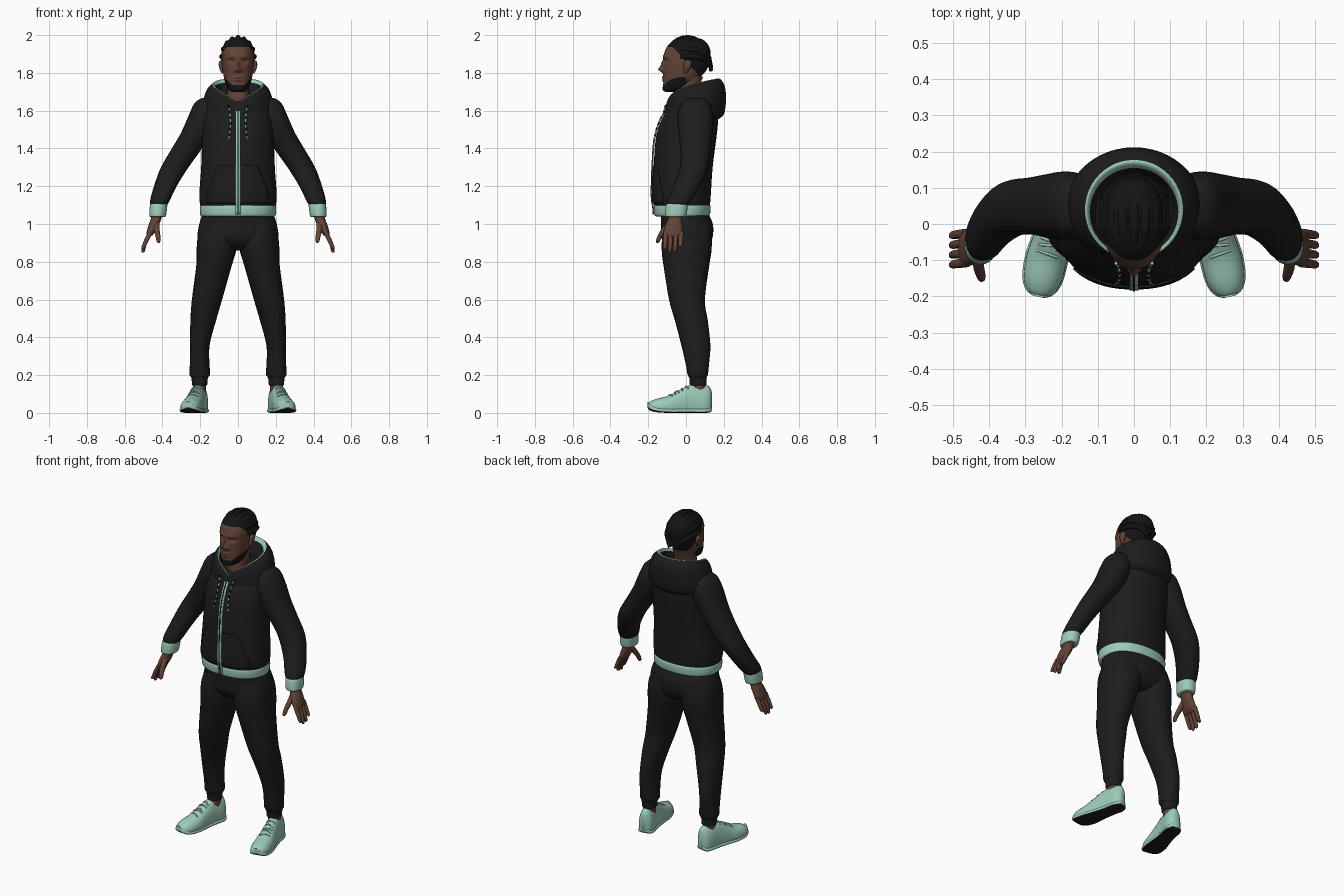
import bpy, bmesh, math
from math import sin, cos, pi, radians, exp

cube = bpy.data.objects.get("Cube")
if cube:
    bpy.data.objects.remove(cube, do_unlink=True)


def material(name, rgb):
    m = bpy.data.materials.new(name)
    m.use_nodes = True
    m.diffuse_color = (*rgb, 1)
    bsdf = m.node_tree.nodes["Principled BSDF"]
    bsdf.inputs["Base Color"].default_value = (*rgb, 1)
    bsdf.inputs["Roughness"].default_value = 0.8
    return m


CLOTH = material("black cloth", (0.012, 0.012, 0.012))
MINT = material("mint", (0.34, 0.60, 0.48))
SKIN = material("brown skin", (0.125, 0.057, 0.037))
HAIR = material("black hair", (0.007, 0.007, 0.008))


def spline(keys, steps=4):
    """Smooth curve through tuples of any length."""
    out = []
    for i in range(len(keys) - 1):
        a, b, c, d = (keys[max(0, min(len(keys) - 1, i + k))] for k in (-1, 0, 1, 2))
        for s in range(steps):
            t = s / steps
            out.append(tuple(q + t * (r - p) / 2 + t * t * (2 * p - 5 * q + 4 * r - e) / 2
                             + t ** 3 * (3 * q - p - 3 * r + e) / 2
                             for p, q, r, e in zip(a, b, c, d)))
    return out + [tuple(keys[-1])]


def loft(name, rings, mats, rule=None, caps=True, closed=True):
    """Skin a list of point rings; rule(centre, normal, ring index) picks the colour."""
    bm = bmesh.new()
    rows = [[bm.verts.new(p) for p in r] for r in rings]
    n = len(rings[0])
    index = {}
    for i in range(len(rows) - 1):
        for k in range(n if closed else n - 1):
            j = (k + 1) % n
            f = bm.faces.new((rows[i][k], rows[i][j], rows[i + 1][j], rows[i + 1][k]))
            index[f] = i
    if caps:
        bm.faces.new(rows[0])
        bm.faces.new(rows[-1])
    bmesh.ops.recalc_face_normals(bm, faces=bm.faces)
    for f in bm.faces:
        f.smooth = True
        if rule:
            f.material_index = rule(f.calc_center_median(), f.normal, index.get(f, -1))
    mesh = bpy.data.meshes.new(name)
    bm.to_mesh(mesh)
    bm.free()
    mesh.set_sharp_from_angle(angle=radians(50))
    for m in mats:
        mesh.materials.append(m)
    ob = bpy.data.objects.new(name, mesh)
    bpy.context.collection.objects.link(ob)
    return ob


def power(v, e):
    return math.copysign(abs(v) ** e, v)


def oval(x, y, z, rx, ry, n=28, e=0.9):
    return [(x + rx * power(cos(2 * pi * k / n), e), y + ry * power(sin(2 * pi * k / n), e), z)
            for k in range(n)]


def limb(name, keys, mats, side=1, rule=None, n=28, steps=4):
    """Stack of horizontal ovals; each key is x, y, z, x radius, y radius."""
    return loft(name, [oval(side * x, y, z, rx, ry, n) for x, y, z, rx, ry in spline(keys, steps)],
                mats, rule)


def cord(name, pts, radius, mat, taper=None):
    cu = bpy.data.curves.new(name, "CURVE")
    cu.dimensions = "3D"
    cu.bevel_depth = radius
    cu.bevel_resolution = 2
    cu.use_fill_caps = True
    sp = cu.splines.new("POLY")
    sp.use_smooth = True
    sp.points.add(len(pts) - 1)
    for i, p in enumerate(pts):
        sp.points[i].co = (*p, 1)
        sp.points[i].radius = taper(i / (len(pts) - 1)) if taper else 1
    cu.materials.append(mat)
    ob = bpy.data.objects.new(name, cu)
    bpy.context.collection.objects.link(ob)


# Jacket body and hem
TORSO = [(0, -.02, 1.09, .198, .146), (0, -.022, 1.15, .205, .153), (0, -.015, 1.3, .195, .156),
         (0, 0, 1.45, .19, .16), (0, .02, 1.55, .185, .15), (0, .038, 1.62, .165, .126),
         (0, .045, 1.66, .13, .1), (0, .045, 1.69, .07, .06)]
limb("jacket_body", TORSO, [CLOTH], n=40)
limb("jacket_hem", [(0, -.02, 1.04, .192, .138), (0, -.02, 1.05, .2, .147), (0, -.02, 1.09, .202, .15),
                    (0, -.02, 1.105, .194, .143)], [MINT], n=40)
FINE = spline(TORSO, 20)


def front(x, z, off=0.0):
    """Point on the chest surface, pushed out by off."""
    _, cy, _, rx, ry = min(FINE, key=lambda r: abs(r[2] - z))
    u = min(0.999, abs(x) / rx) ** (1 / 0.9)
    return (x, cy - ry * (1 - u * u) ** 0.45 - off, z)


def panel(name, width, z0, z1, off, mat, rows=24, cols=16):
    """Thin plate over the chest, width(t) giving its half width."""
    rings = []
    for i in range(rows + 1):
        t = i / rows
        rings.append([front(width(t) * (2 * k / cols - 1), z0 + (z1 - z0) * t, off)
                      for k in range(cols + 1)])
    ob = loft(name, rings, [mat], caps=False, closed=False)
    mod = ob.modifiers.new("thickness", "SOLIDIFY")
    mod.thickness = 0.006
    mod.offset = 0


panel("front_pocket", lambda t: .165 - .06 * max(0, t - .25) / .75, 1.11, 1.31, .003, CLOTH)
panel("zip_tape", lambda t: .013, 1.05, 1.6, .006, MINT, cols=2)
panel("zip_teeth", lambda t: .003, 1.05, 1.6, .009, CLOTH, cols=2)

# Hood lying on the back, with a coloured rim
hood = spline([(.15, .16, -.085, 1.55, 1.56), (.185, .2, -.112, 1.58, 1.555), (.186, .212, -.113, 1.66, 1.58),
               (.168, .205, -.108, 1.73, 1.61), (.14, .182, -.1, 1.766, 1.628),
               (.126, .162, -.092, 1.764, 1.632), (.11, .13, -.075, 1.7, 1.6), (.08, .09, -.04, 1.65, 1.57)])
rings = []
for rx, yb, yf, zb, zf in hood:
    ring = []
    for k in range(48):
        a = 2 * pi * k / 48
        ring.append((rx * sin(a), (yb + yf) / 2 - (yb - yf) / 2 * cos(a),
                     zf + (zb - zf) * abs(sin(a / 2)) ** 0.7))
    rings.append(ring)
loft("hood", rings, [CLOTH, MINT], lambda c, n, i: int(17 <= i <= 20), caps=False)

# Trousers: hips
limb("trouser_hips", [(0, -.01, 1.06, .185, .125), (0, .005, 1.0, .205, .137), (0, .005, .93, .213, .136),
                      (0, .008, .885, .18, .11), (0, .01, .86, .1, .07)], [CLOTH], n=40)

SHOE = spline([(-.208, .012, .028, .045), (-.195, .035, .014, .06), (-.16, .052, .004, .075),
               (-.1, .056, 0, .09), (-.05, .05, 0, .115), (0, .045, 0, .14), (.04, .043, 0, .152),
               (.09, .044, 0, .147), (.12, .036, .002, .142), (.135, .018, .012, .12)])


def shoe_point(side, lx, y, z):
    a = radians(12)
    return (side * (.2 + lx * cos(a) + (.1 - y) * sin(a)), .1 - (.1 - y) * cos(a) + lx * sin(a), z)


def shoe_ring(side, y, w, zb, h, n=28):
    zm = zb + .35 * (h - zb)
    ring = []
    for k in range(n):
        c, s = cos(2 * pi * k / n), sin(2 * pi * k / n)
        if s < 0:
            ring.append(shoe_point(side, w * power(c, .5), y, zm + (zm - zb) * power(s, .5)))
        else:
            ring.append(shoe_point(side, w * power(c, .9), y, zm + (h - zm) * s))
    return ring


def tread(c, n, i):
    return int(n.z < -.5 and c.z < .05)


for side, tag in ((1, "left"), (-1, "right")):
    # Sleeve and cuff
    limb(tag + "_sleeve", [(.16, .05, 1.668, .03, .04), (.17, .05, 1.64, .06, .075), (.183, .05, 1.57, .08, .095),
                           (.218, .05, 1.48, .085, .09), (.27, .05, 1.4, .08, .08), (.335, .043, 1.3, .073, .076),
                           (.385, .005, 1.2, .06, .07), (.413, -.035, 1.125, .052, .064),
                           (.42, -.047, 1.098, .042, .054)], [CLOTH], side)
    limb(tag + "_cuff", [(.418, -.045, 1.11, .04, .05), (.42, -.048, 1.1, .046, .058),
                         (.425, -.055, 1.045, .044, .057), (.425, -.055, 1.038, .036, .048)], [MINT], side)
    # Hand
    limb(tag + "_palm", [(.425, -.052, 1.07, .028, .036), (.433, -.058, 1.03, .028, .036),
                         (.448, -.065, .99, .027, .046), (.465, -.068, .95, .02, .05),
                         (.472, -.068, .935, .012, .044)], [SKIN], side)
    for k, drop in enumerate((.865, .848, .852, .875)):
        y = -.107 + .027 * k
        limb(tag + "_finger", [(.463, y, .96, .013, .013), (.482, y - .002, .92, .013, .0125),
                               (.497, y - .004, .885, .011, .0115), (.503, y - .006, drop + .006, .009, .009),
                               (.504, y - .006, drop, .003, .003)], [SKIN], side, n=12, steps=2)
    limb(tag + "_thumb", [(.432, -.08, 1.01, .015, .02), (.43, -.113, .97, .015, .02), (.424, -.138, .935, .013, .014),
                          (.421, -.149, .908, .01, .011), (.42, -.15, .9, .003, .004)], [SKIN], side, n=14)
    # Trouser leg gathered at the ankle
    limb(tag + "_trouser_leg", [(.1, .005, 1.0, .09, .12), (.107, .005, .93, .106, .132), (.116, .003, .85, .104, .131),
                                (.127, .002, .78, .094, .121), (.164, .005, .6, .08, .095),
                                (.184, .028, .49, .068, .087), (.202, .052, .36, .052, .077),
                                (.203, .06, .26, .052, .062), (.202, .062, .205, .055, .054),
                                (.203, .063, .185, .044, .046), (.203, .064, .15, .04, .044),
                                (.203, .064, .145, .034, .038)], [CLOTH], side)
    limb(tag + "_ankle", [(.205, .064, .1, .034, .038), (.204, .064, .16, .034, .038)], [SKIN], side)
    # Shoe, midsole and laces
    loft(tag + "_shoe", [shoe_ring(side, *s) for s in SHOE], [MINT, CLOTH], tread)
    loft(tag + "_midsole", [shoe_ring(side, y, w + .004, zb, zb + .032) for y, w, zb, h in SHOE],
         [MINT, CLOTH], tread)
    for k in range(5):
        y, w, zb, h = min(SHOE, key=lambda s: abs(s[0] + .09 - .022 * k))
        lace = []
        for j in range(9):
            u = (j / 4 - 1) * .55
            lace.append(shoe_point(side, u * w, y + .008 * power(u, 1) * (-1) ** k,
                                   .35 * h + .65 * h * (1 - u * u) ** .5 + .001))
        cord(tag + "_lace", lace, .004, MINT)
    # Drawstring with alternating bands
    string = []
    for k in range(25):
        z = 1.63 - .0075 * k
        x, y, _ = front(.05 - .01 * sin(k / 8), min(z, 1.6), .01)
        if z > 1.56:
            y = min(y, -.118 + .3 * max(0, z - 1.59))
        string.append((x, y, z, .005, .005))
    limb(tag + "_drawstring", string, [CLOTH, MINT], side, lambda c, n, i: (i // 2) % 2, n=8, steps=1)
    # Ear
    limb(tag + "_ear", [(.08, -.005, 1.798, .006, .008), (.086, .002, 1.815, .01, .015), (.09, .008, 1.84, .012, .02),
                        (.09, .01, 1.858, .01, .018), (.085, .008, 1.868, .004, .008)], [SKIN], side, n=14)

# Neck
limb("neck", [(0, .015, 1.58, .07, .075), (0, 0, 1.66, .06, .068), (0, .005, 1.72, .057, .066),
              (0, .015, 1.78, .06, .075)], [SKIN])


# Head with nose, brow, sockets and lips pressed into the front
def bump(x, z, cx, cz, sx, sz, amount):
    return amount * exp(-((x - cx) / sx) ** 2 - ((z - cz) / sz) ** 2)


def face(p):
    x, y, z = p
    if y < -.04:
        ax = abs(x)
        y -= bump(ax, z, 0, 1.818, .014, .014, .024) + bump(ax, z, 0, 1.845, .009, .022, .012)
        y -= bump(ax, z, .016, 1.812, .008, .008, .008) + bump(ax, z, .03, 1.885, .03, .01, .007)
        y += bump(ax, z, .036, 1.862, .018, .012, .012)
        y -= bump(ax, z, 0, 1.777, .024, .006, .008) + bump(ax, z, 0, 1.762, .022, .006, .008)
        y -= bump(ax, z, 0, 1.715, .03, .014, .006)
    return (x, y, z)


def head_colour(c, n, i):
    if c.z > max(1.785, 1.937 - 1.1 * max(0, c.y + .07)):
        return 1
    beard = 1.738 + 1.0 * max(0, abs(c.x) - .035)
    return int(c.y < .0 and c.z < min(beard, 1.8))


HEAD = [(0, -.07, 1.698, .022, .03), (0, -.066, 1.706, .042, .05), (0, -.05, 1.73, .06, .07),
        (0, -.03, 1.765, .072, .09), (0, -.008, 1.81, .08, .113), (0, .003, 1.86, .086, .123),
        (0, .008, 1.91, .086, .122), (0, .012, 1.95, .074, .104), (0, .014, 1.977, .048, .072),
        (0, .014, 1.987, .018, .03)]
loft("head", [[face(p) for p in oval(*k, n=72)] for k in spline(HEAD, 9)], [SKIN, HAIR], head_colour)

# Braids running from the hairline to the nape
for k in range(-4, 5):
    a = radians(20.5 * k)
    start = 36 + 8.5 * abs(k)
    path = []
    for j in range(21):
        t = j / 20
        phi = radians(start + (168 - start) * t)
        path.append((.087 * sin(phi) * sin(a), .013 - .122 * cos(phi),
                     1.87 + .117 * sin(phi) * cos(a) - .06 * t ** 4))
    cord("braid", path, .0145, HAIR, lambda t: .7 + .3 * sin(pi * min(1, t * 1.2)) + .05 * (-1) ** round(t * 20))
